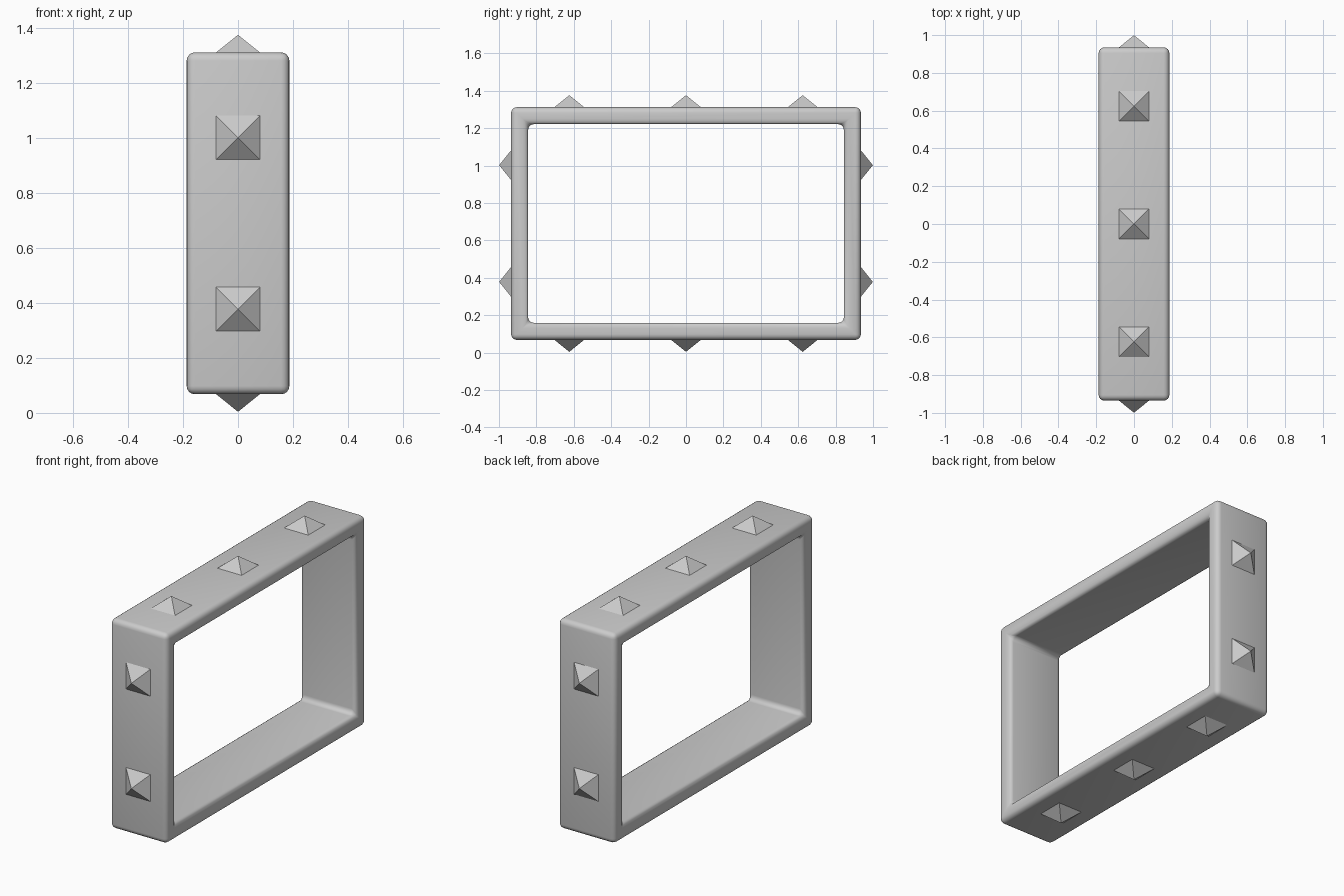
import bpy, bmesh
from math import pi
from mathutils import Matrix, Vector

if "Cube" in bpy.data.objects:
    bpy.data.objects.remove(bpy.data.objects["Cube"])

CZ = 0.69                 # height of the frame centre
HX, HY, HZ = 0.187, 0.935, 0.622
WALL = 0.091


def add_object(name, bm):
    bmesh.ops.recalc_face_normals(bm, faces=bm.faces)
    mesh = bpy.data.meshes.new(name)
    bm.to_mesh(mesh)
    bm.free()
    ob = bpy.data.objects.new(name, mesh)
    bpy.context.collection.objects.link(ob)
    return ob


# Rectangular frame: four mitred sections, rounded with a bevel
bm = bmesh.new()
rings = []
for sy, sz in ((-1, -1), (1, -1), (1, 1), (-1, 1)):
    o, i = (HY, HZ), (HY - WALL, HZ - WALL)
    rings.append([bm.verts.new((x, sy * y, CZ + sz * z))
                  for x, (y, z) in ((-HX, o), (HX, o), (HX, i), (-HX, i))])
for k in range(4):
    a, b = rings[k], rings[(k + 1) % 4]
    for j in range(4):
        n = (j + 1) % 4
        bm.faces.new((a[j], a[n], b[n], b[j]))
frame = add_object("frame", bm)
bevel = frame.modifiers.new("rounded_edges", 'BEVEL')
bevel.width = 0.03
bevel.segments = 4
bevel.limit_method = 'ANGLE'
for p in frame.data.polygons:
    p.use_smooth = True


# Pyramid studs pointing outwards
def stud(name, pos, direction):
    bm = bmesh.new()
    base = [bm.verts.new((x, y, -0.002)) for x, y in
            ((-0.082, -0.082), (0.082, -0.082), (0.082, 0.082), (-0.082, 0.082))]
    tip = bm.verts.new((0, 0, 0.064))
    for k in range(4):
        bm.faces.new((base[k], base[(k + 1) % 4], tip))
    bm.faces.new(base[::-1])
    angle = {'top': 0, 'bottom': pi, 'front': pi / 2, 'back': -pi / 2}[direction]
    bm.transform(Matrix.Translation(Vector(pos)) @ Matrix.Rotation(angle, 4, 'X'))
    add_object(name, bm)


for n, y in enumerate((-0.624, 0, 0.624)):
    stud(f"top_stud_{n}", (0, y, CZ + HZ), 'top')
    stud(f"bottom_stud_{n}", (0, y, CZ - HZ), 'bottom')
for n, z in enumerate((-0.312, 0.312)):
    stud(f"front_stud_{n}", (0, -HY, CZ + z), 'front')
    stud(f"back_stud_{n}", (0, HY, CZ + z), 'back')
